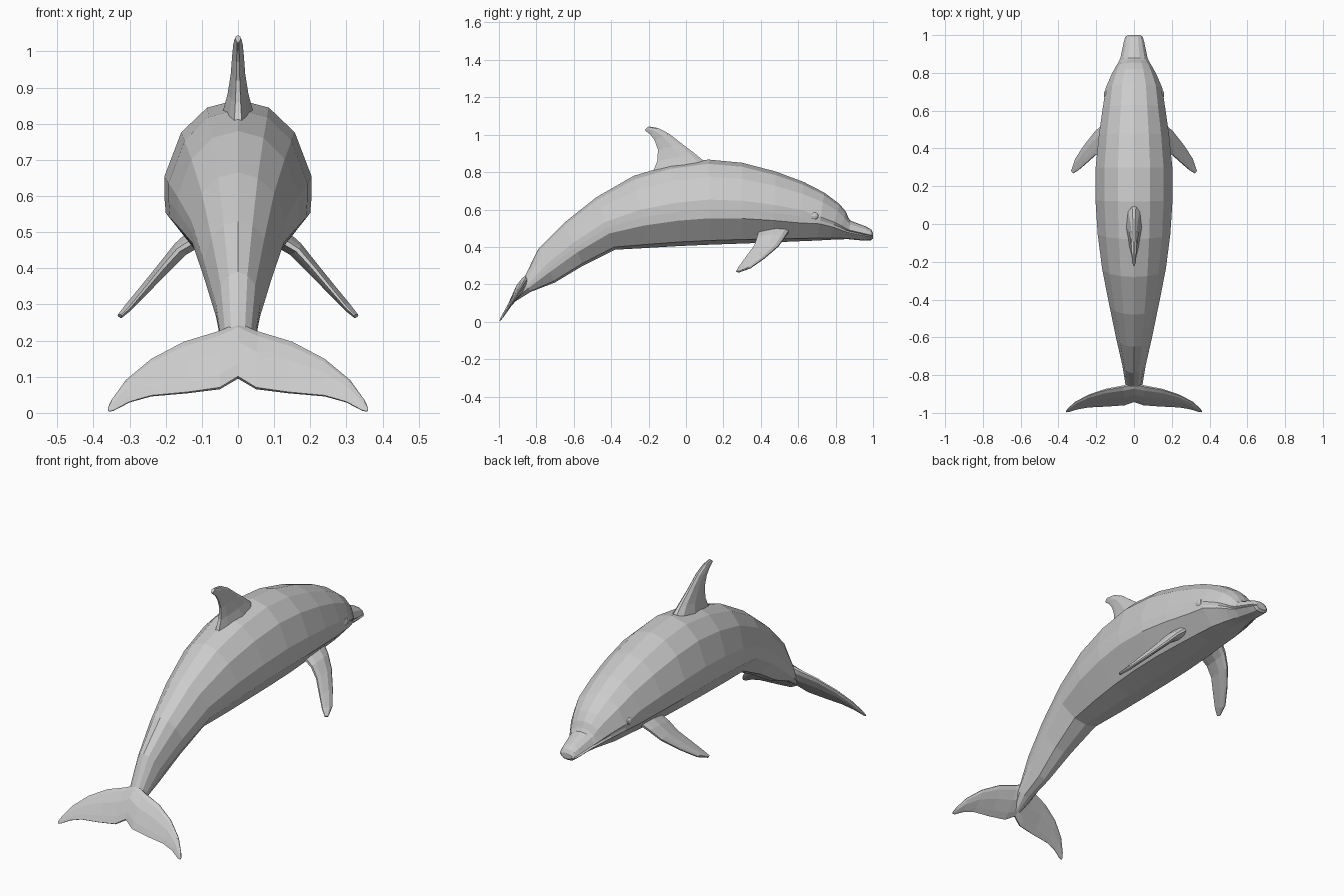
import bpy, bmesh
from mathutils import Vector


def loft(name, rings):
    """Skin a list of equal-length closed rings and cap both ends."""
    bm = bmesh.new()
    vs = [[bm.verts.new(p) for p in r] for r in rings]
    n = len(rings[0])
    for a, b in zip(vs, vs[1:]):
        for i in range(n):
            j = (i + 1) % n
            bm.faces.new((a[i], a[j], b[j], b[i]))
    bm.faces.new(vs[0])
    bm.faces.new(vs[-1])
    bmesh.ops.recalc_face_normals(bm, faces=bm.faces)
    me = bpy.data.meshes.new(name)
    bm.to_mesh(me)
    bm.free()
    ob = bpy.data.objects.new(name, me)
    bpy.context.collection.objects.link(ob)
    return ob


def fin(name, sections, normal):
    """Lens-shaped fin from (leading point, trailing point, half thickness)."""
    nrm = Vector(normal).normalized()
    half = [(0, 0.25), (.12, .75), (.42, 1), (.8, .6), (1, .25)]
    rings = []
    for lead, trail, t in sections:
        a, b = Vector(lead), Vector(trail)
        up = [a.lerp(b, f) + nrm * t * h for f, h in half]
        down = [a.lerp(b, f) - nrm * t * h for f, h in reversed(half)]
        rings.append(up + down)
    return loft(name, rings)


# Body: top (y, z), bottom (y, z), half width, mouth crease depth
stations = [
    (-.93, .13, -.91, .11, .02, 0),
    (-.87, .225, -.83, .16, .045, 0),
    (-.79, .39, -.70, .21, .062, 0),
    (-.65, .53, -.55, .30, .095, 0),
    (-.48, .665, -.38, .385, .13, 0),
    (-.28, .78, -.20, .395, .168, 0),
    (-.08, .84, -.03, .405, .192, 0),
    (.12, .867, .13, .412, .204, 0),
    (.30, .85, .30, .418, .203, 0),
    (.48, .803, .46, .424, .186, 0),
    (.63, .747, .60, .43, .165, 0),
    (.74, .69, .70, .434, .15, .02),
    (.82, .63, .77, .438, .118, .06),
    (.855, .588, .81, .44, .097, .08),
    (.868, .557, .845, .441, .083, .10),
    (.878, .541, .87, .441, .073, .12),
    (.965, .508, .955, .433, .055, .14),
    (.99, .493, .988, .434, .047, .14),
    (1.0, .475, 1.0, .445, .034, .12),
]
rings = []
for ty, tz, by, bz, w, m in stations:
    lip = .07 if m else .11
    half = [(0, 1), (.42, .95), (.77, .8), (1, .42 + lip), (1 - m, .42),
            (.98, .42 - lip), (.52, .05), (0, 0)]
    top, bot = Vector((0, ty, tz)), Vector((0, by, bz))
    right = [bot.lerp(top, f) + Vector((x * w, 0, 0)) for x, f in half]
    left = [Vector((-p.x, p.y, p.z)) for p in reversed(right[1:-1])]
    rings.append(right + left)
loft("body", rings)

# Dorsal fin
dorsal = [(.13, .83, -.19, .77, .05), (.05, .897, -.153, .86, .029),
          (-.02, .95, -.15, .92, .02), (-.09, 1.005, -.168, .97, .016),
          (-.15, 1.036, -.19, 1.0, .013), (-.20, 1.044, -.222, 1.025, .008)]
fin("dorsal_fin", [((0, a, b), (0, c, d), t) for a, b, c, d, t in dorsal], (1, 0, 0))

# Tail flukes: one swept fin lying in the sloping tail plane
fluke = [(0, .245, 0, .098, .026), (.055, .223, .05, .068, .02),
         (.15, .195, .14, .056, .014), (.24, .148, .24, .047, .011),
         (.31, .09, .30, .03, .009), (.35, .035, .345, .006, .006),
         (.36, .014, .358, .004, .003)]


def on_tail(x, z):
    return (x, -.86 - (.22 - z) * .63, z)


right_half = [(on_tail(a, b), on_tail(c, d), t) for a, b, c, d, t in fluke]
left_half = [(on_tail(-a, b), on_tail(-c, d), t) for a, b, c, d, t in fluke[:0:-1]]
fin("tail_flukes", left_half + right_half, (0, 1, -.63))

# Flippers and eyes on both sides
flipper = [((.10, .56, .50), (.10, .39, .49), .03),
           ((.155, .53, .455), (.165, .38, .45), .022),
           ((.20, .495, .405), (.205, .365, .405), .018),
           ((.26, .42, .34), (.255, .32, .345), .014),
           ((.31, .345, .287), (.295, .285, .297), .011),
           ((.33, .285, .266), (.322, .268, .27), .007)]
for side, s in (("right", 1), ("left", -1)):
    fin(side + "_flipper",
        [((s * a[0], a[1], a[2]), (s * b[0], b[1], b[2]), t) for a, b, t in flipper],
        (s, 0, 1))
    bpy.ops.mesh.primitive_uv_sphere_add(segments=10, ring_count=6, radius=1,
                                         location=(s * .146, .685, .565))
    eye = bpy.context.object
    eye.name = side + "_eye"
    eye.scale = (.014, .026, .02)
